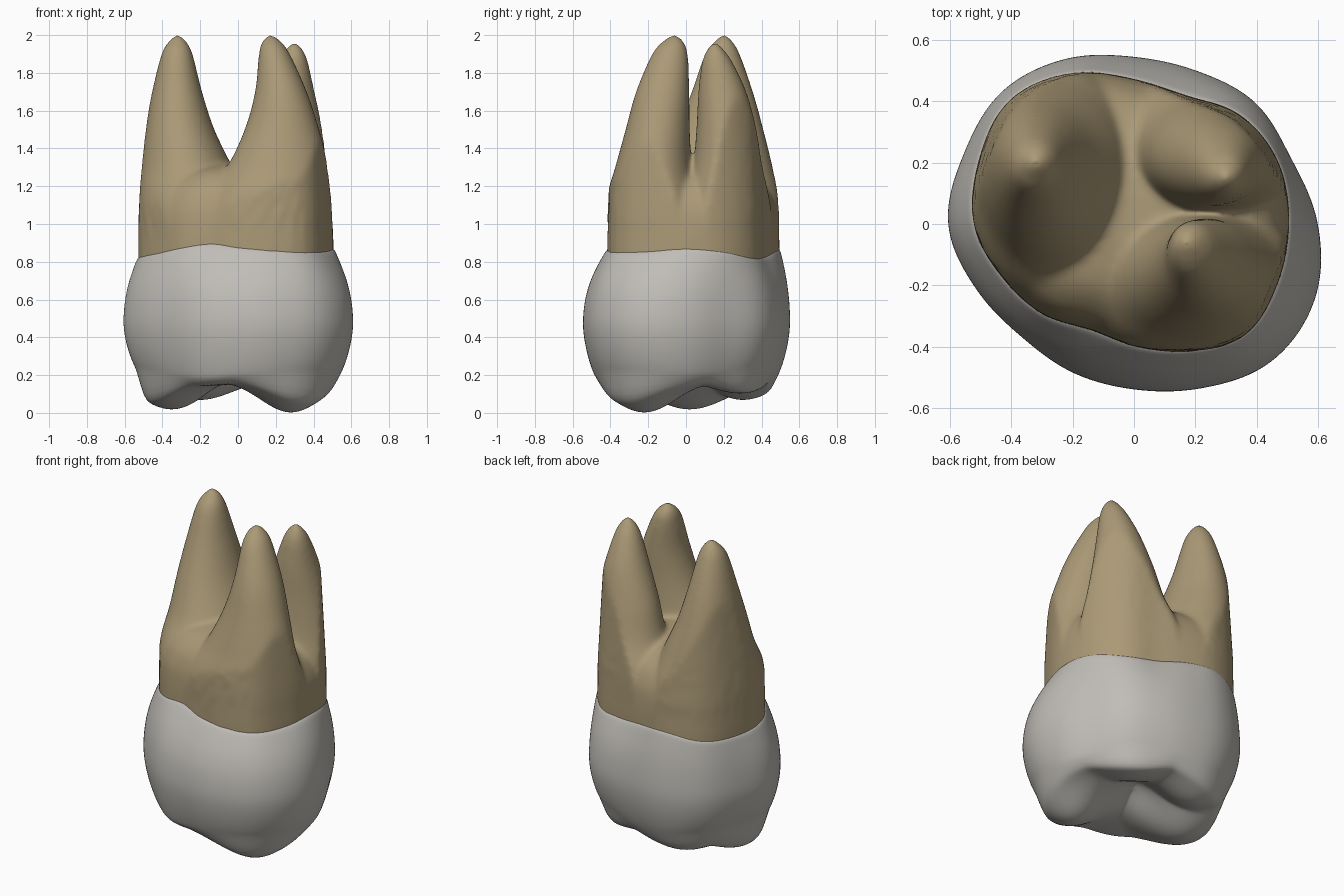
import bpy, bmesh, math

if "Cube" in bpy.data.objects:
    bpy.data.objects.remove(bpy.data.objects["Cube"])

SEG = 96


def material(name, rgb):
    m = bpy.data.materials.new(name)
    m.diffuse_color = (*rgb, 1)
    m.use_nodes = True
    m.node_tree.nodes["Principled BSDF"].inputs["Base Color"].default_value = m.diffuse_color
    return m


def cubic(a, b, c, d, t):
    return 0.5 * (2 * b + (c - a) * t + (2 * a - 5 * b + 4 * c - d) * t * t
                  + (3 * b - a - 3 * c + d) * t ** 3)


def around(values):
    """Smooth periodic resampling of values given at equal angles."""
    n, out = len(values), []
    for i in range(SEG):
        k, t = divmod(i * n / SEG, 1)
        k = int(k)
        out.append(cubic(*(values[(k + j) % n] for j in (-1, 0, 1, 2)), t))
    return out


def along(rows, steps=5):
    """Smooth resampling of a list of section rows."""
    out, last = [], len(rows) - 1
    for k in range(last):
        four = [rows[min(max(k + j, 0), last)] for j in (-1, 0, 1, 2)]
        out += [[cubic(*v, s / steps) for v in zip(*four)] for s in range(steps)]
    return out + [list(rows[-1])]


def loft(bm, rings, cap_start=True, end=None):
    loops = [[bm.verts.new(p) for p in r] for r in rings]
    n = len(loops[0])
    for a, b in zip(loops, loops[1:]):
        for i in range(n):
            bm.faces.new((a[i], a[(i + 1) % n], b[(i + 1) % n], b[i]))
    if cap_start:
        bm.faces.new(loops[0][::-1])
    if end:
        tip = bm.verts.new(end)
        for i in range(n):
            bm.faces.new((loops[-1][i], loops[-1][(i + 1) % n], tip))


def finish(bm, name, mat):
    bmesh.ops.recalc_face_normals(bm, faces=bm.faces)
    for f in bm.faces:
        f.smooth = True
    me = bpy.data.meshes.new(name)
    bm.to_mesh(me)
    bm.free()
    me.materials.append(mat)
    ob = bpy.data.objects.new(name, me)
    bpy.context.collection.objects.link(ob)
    return ob


ANG = [math.tau * i / SEG for i in range(SEG)]
# Outline radii every 22.5 degrees: widest crown, neck, and neck-line height
wide = around([.60, .555, .56, .54, .545, .583, .61, .60,
               .607, .557, .52, .525, .54, .58, .635, .64])
neck = around([.508, .515, .50, .455, .475, .535, .575, .55,
               .525, .465, .42, .375, .40, .452, .515, .51])
line = around([.875, .86, .825, .83, .86, .87, .83, .82,
               .83, .85, .88, .90, .88, .865, .855, .86])

# Cusps: x, y, height, spread in x, spread in y
CUSPS = [(.28, -.22, .172, .16, .17), (-.35, .02, .155, .17, .2),
         (.24, .28, .07, .16, .16), (-.2, .3, .105, .17, .15),
         (-.2, -.3, .03, .2, .14)]


def bump(x, y, a, b, sx, sy):
    return math.exp(-((x - a) ** 2 / sx ** 2 + (y - b) ** 2 / sy ** 2) / 2)


def chew(x, y):
    """Chewing surface height; the cusps meet in creases round a central pit."""
    return (.172 + .08 * bump(x, y, .03, .04, .11, .1)
            - max(h * bump(x, y, a, b, sx, sy) for a, b, h, sx, sy in CUSPS))


# Crown: side wall from the neck line down, then the chewing surface
bm = bmesh.new()
rings = [[(.93 * r * math.cos(a), .93 * r * math.sin(a), z)
          for a, r, z in zip(ANG, neck, line)]]
for drop, f, s in along([(0, 0, 1), (.2, .36, 1), (.42, .68, 1), (.68, .91, 1),
                         (1, 1, 1), (1.28, 1, .975), (1.52, 1, .93), (1.68, 1, .885)], 3):
    ring = []
    for a, n, w, z in zip(ANG, neck, wide, line):
        r = (n + (w - n) * f) * s
        ring.append((r * math.cos(a), r * math.sin(a), z + (.47 - z) * drop))
    rings.append(ring)
for k in range(18):
    s = .82 * (1 - k / 18)
    ring = []
    for a, w in zip(ANG, wide):
        x, y = s * w * math.cos(a), s * w * math.sin(a)
        ring.append((x, y, chew(x, y)))
    rings.append(ring)
loft(bm, rings, False, (0, 0, chew(0, 0)))
crown = finish(bm, "crown", material("enamel grey", (.53, .51, .475)))
sm = crown.modifiers.new("soften", 'SMOOTH')
sm.factor, sm.iterations = .5, 2
crown.modifiers.new("subdivide", 'SUBSURF').levels = 1

# Root trunk: neck outline closing into a low dome at the fork
bm = bmesh.new()
loft(bm, [[(s * r * math.cos(a), s * r * math.sin(a), z) for a, r in zip(ANG, neck)]
          for z, s in along([(.7, .985), (.85, .995), (1.0, .985), (1.1, .95),
                             (1.2, .84), (1.28, .6), (1.32, .2)])],
     True, (0, 0, 1.325))

# Three roots: sections of z, x min, x max, y min, y max, then the tip
ROOTS = [
    [(.75, -.55, .10, -.32, .54), (1.1, -.535, .05, -.26, .51), (1.3, -.515, -.03, -.14, .46),
     (1.5, -.49, -.125, -.05, .41), (1.7, -.455, -.19, .03, .355),
     (1.9, -.405, -.24, .10, .285), (1.97, -.365, -.275, .155, .245), (2.003, -.33, -.31, .19, .21)],
    [(.75, -.30, .58, -.46, .12), (1.1, -.20, .54, -.43, .09), (1.3, -.06, .485, -.375, .035),
     (1.5, .035, .43, -.32, .02), (1.7, .09, .365, -.265, .018),
     (1.9, .11, .275, -.18, .01), (1.97, .13, .225, -.12, -.015), (2.003, .165, .18, -.07, -.055)],
    [(.75, -.15, .56, -.05, .54), (1.1, -.09, .535, -.02, .49), (1.3, .01, .495, .035, .425),
     (1.5, .07, .45, .055, .375), (1.7, .15, .405, .065, .32),
     (1.86, .215, .37, .085, .245), (1.93, .255, .34, .115, .195), (1.963, .29, .305, .145, .16)],
]


def inside(x, y, z):
    """Keep a root point within the neck outline, which narrows upward."""
    r = math.hypot(x, y)
    limit = neck[round(math.atan2(y, x) / math.tau * SEG) % SEG]
    limit *= .992 - .1 * max(0, z - 1.05)
    k = min(1, limit / max(r, 1e-6))
    return (x * k, y * k, z)


for root in ROOTS:
    rings = []
    for z, x0, x1, y0, y1 in along(root):
        rings.append([inside((x0 + x1) / 2 + (x1 - x0) / 2 * math.cos(a),
                             (y0 + y1) / 2 + (y1 - y0) / 2 * math.sin(a), z) for a in ANG])
    z, x0, x1, y0, y1 = root[-1]
    loft(bm, rings, True, ((x0 + x1) / 2, (y0 + y1) / 2, z + .004))
roots = finish(bm, "roots", material("root tan", (.405, .32, .182)))

# Fuse trunk and roots into one smooth body
rm = roots.modifiers.new("fuse", 'REMESH')
rm.mode, rm.voxel_size, rm.use_smooth_shade = 'VOXEL', .012, True
sm = roots.modifiers.new("soften", 'SMOOTH')
sm.factor, sm.iterations = .5, 22
